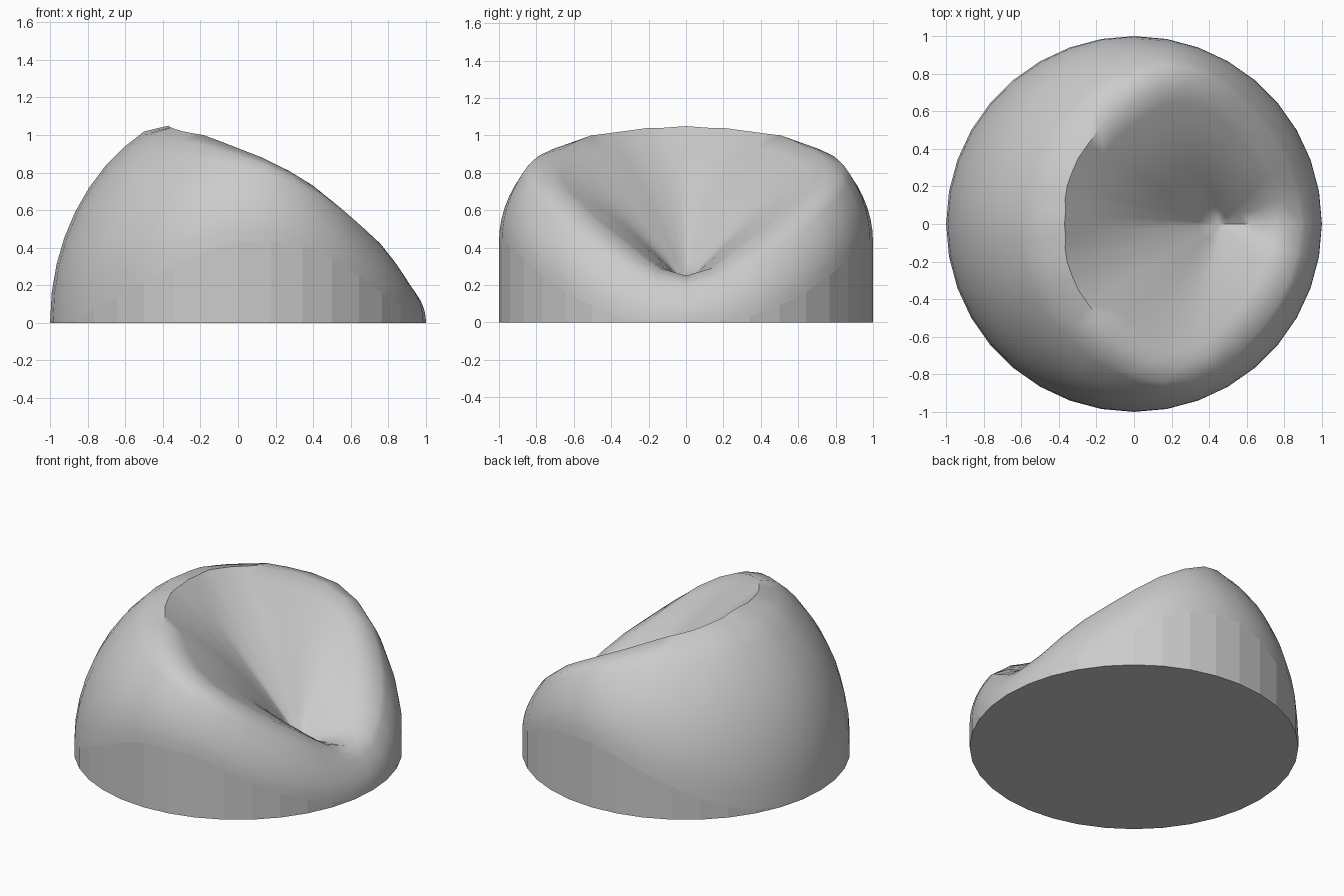
import bpy
import bmesh
import math
from mathutils import Vector

default_cube = bpy.data.objects.get("Cube")
if default_cube:
    bpy.data.objects.remove(default_cube, do_unlink=True)

# Ten-degree stations from the low lip to the tall crest:
# rim radius, rim height, height of the straight base wall
STATIONS = [
    (.80, .25, .01), (.79, .29, .01), (.78, .38, .03), (.77, .47, .09),
    (.77, .55, .16), (.78, .64, .25), (.80, .73, .34), (.79, .81, .41),
    (.74, .88, .43), (.66, .93, .43), (.59, .97, .38), (.54, 1.0, .30),
    (.49, 1.01, .22), (.46, 1.02, .14), (.43, 1.03, .07), (.41, 1.04, .02),
    (.39, 1.04, .01), (.37, 1.045, .01), (.37, 1.05, .01),
]
SIDES = 36
DOME_STEPS = 8
HOLLOW_STEPS = 8
HOLLOW_FLOOR = Vector((.45, 0, .21))


def polar(radius, angle, height):
    return Vector((radius * math.cos(angle), radius * math.sin(angle), height))


def section(index):
    """Points up the wall and dome, over the rim, then into the hollow."""
    rim_radius, rim_height, wall = STATIONS[min(index, SIDES - index)]
    angle = math.tau * index / SIDES
    points = [polar(1, angle, 0)]

    # Dome up to a shoulder just outside the rim
    shoulder_radius = rim_radius + min(.13, (1 - rim_radius) * .45)
    shoulder_rise = (rim_height - wall) * (.92 - .05 * math.cos(angle))
    sweep = math.acos(shoulder_radius)
    for step in range(DOME_STEPS + 1):
        lift = sweep * step / DOME_STEPS
        rise = shoulder_rise * math.sin(lift) / math.sin(sweep)
        points.append(polar(math.cos(lift), angle, wall + rise))

    # Rim and slightly swollen hollow sides that meet in a crease
    rim = polar(rim_radius, angle, rim_height)
    for step in range(HOLLOW_STEPS):
        blend = step / HOLLOW_STEPS
        point = rim.lerp(HOLLOW_FLOOR, blend)
        point.z += .07 * abs(math.sin(angle)) * math.sin(math.pi * blend)
        points.append(point)
    return points


# Plain grey body
grey = bpy.data.materials.new("plain_grey")
grey.use_nodes = True
colour = (.6, .6, .6, 1)
grey.diffuse_color = colour
grey.node_tree.nodes["Principled BSDF"].inputs["Base Color"].default_value = colour

bm = bmesh.new()
columns = [[bm.verts.new(p) for p in section(i)] for i in range(SIDES)]
floor = bm.verts.new(HOLLOW_FLOOR)
wall_faces = []
for i, column in enumerate(columns):
    following = columns[(i + 1) % SIDES]
    for j in range(len(column) - 1):
        face = bm.faces.new((column[j], following[j], following[j + 1], column[j + 1]))
        if j == 0:
            wall_faces.append(face)
    bm.faces.new((column[-1], following[-1], floor))

# Flat underside
base = bm.faces.new([column[0] for column in reversed(columns)])
bm.faces.index_update()
flat_indices = [face.index for face in wall_faces + [base]]

mesh = bpy.data.meshes.new("hollowed_dome")
bm.to_mesh(mesh)
bm.free()
mesh.materials.append(grey)
dome = bpy.data.objects.new("hollowed_dome", mesh)
bpy.context.collection.objects.link(dome)

# Smooth dome and hollow, faceted wall and underside
bpy.ops.object.select_all(action='DESELECT')
dome.select_set(True)
bpy.context.view_layer.objects.active = dome
bpy.ops.object.shade_smooth_by_angle(angle=math.radians(50))
for index in flat_indices:
    mesh.polygons[index].use_smooth = False
